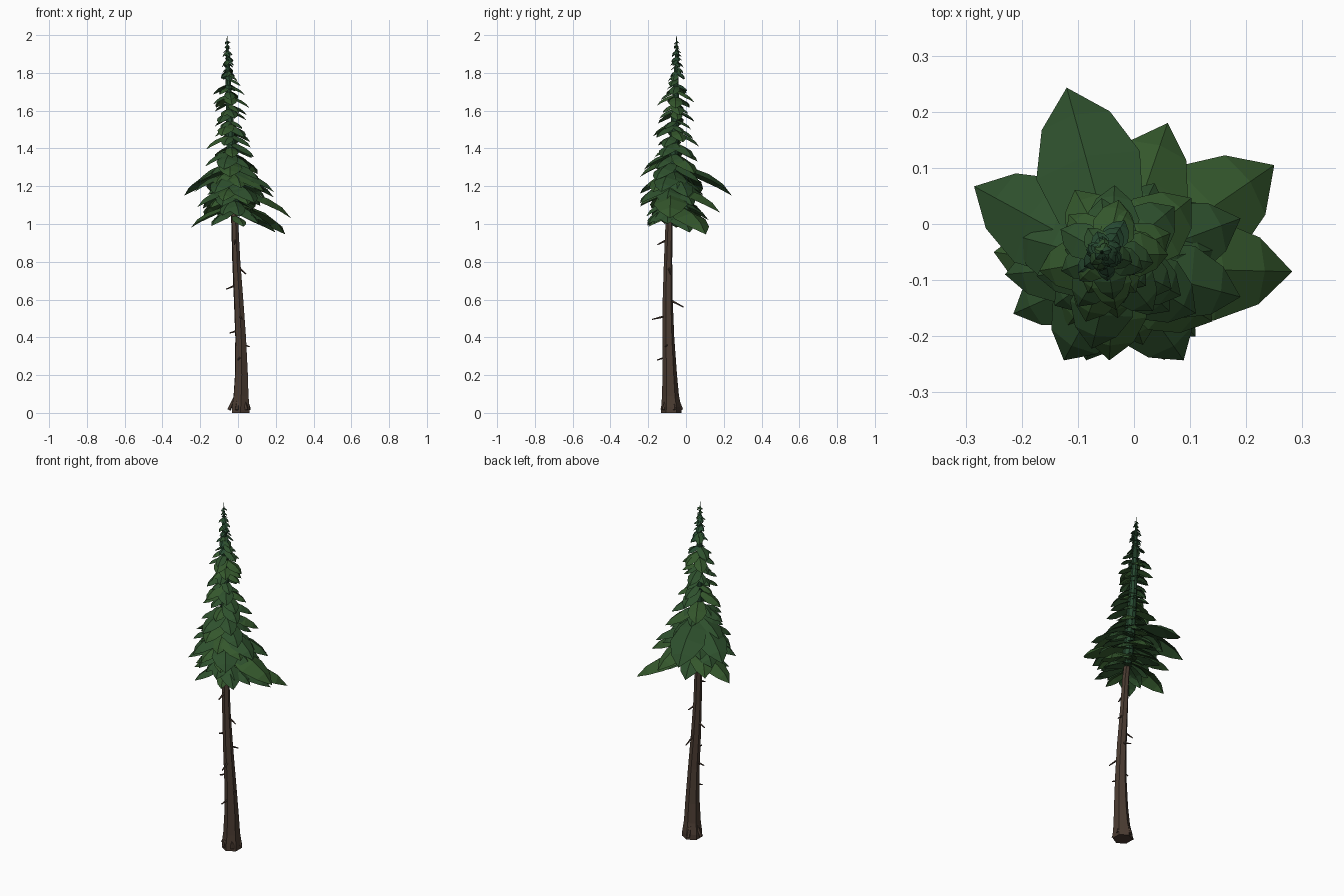
import bpy, bmesh, math, random
from mathutils import Vector

if "Cube" in bpy.data.objects:
    bpy.data.objects.remove(bpy.data.objects["Cube"])

random.seed(11)


def material(name, rgb):
    m = bpy.data.materials.new(name)
    m.diffuse_color = (*rgb, 1)
    m.use_nodes = True
    m.node_tree.nodes["Principled BSDF"].inputs["Base Color"].default_value = m.diffuse_color
    return m


bark = material("bark", (0.07, 0.045, 0.032))
greens = [material("dark_green", (0.02, 0.066, 0.03)),
          material("mid_green", (0.027, 0.08, 0.026)),
          material("light_green", (0.034, 0.095, 0.025))]


def finish(bm, name, mats):
    me = bpy.data.meshes.new(name)
    bm.to_mesh(me)
    bm.free()
    for m in mats:
        me.materials.append(m)
    ob = bpy.data.objects.new(name, me)
    bpy.context.collection.objects.link(ob)
    return ob


def interp(table, z):
    for a, b in zip(table, table[1:]):
        if z <= b[0]:
            f = max(0, (z - a[0]) / (b[0] - a[0]))
            return [p + (q - p) * f for p, q in zip(a[1:], b[1:])]
    return list(table[-1][1:])


# z, centre x, centre y, radius of the leaning trunk
AXIS = [(0, 0.014, -0.078, 0.05), (0.03, 0.014, -0.078, 0.05), (0.09, 0.016, -0.082, 0.042),
        (0.2, 0.018, -0.086, 0.036), (0.4, 0.014, -0.093, 0.029), (0.6, 0.003, -0.097, 0.025),
        (0.8, -0.009, -0.095, 0.021), (1.0, -0.017, -0.09, 0.018), (1.15, -0.026, -0.08, 0.016),
        (1.3, -0.033, -0.07, 0.014), (1.6, -0.046, -0.056, 0.010), (1.85, -0.055, -0.05, 0.006),
        (2.0, -0.058, -0.05, 0.0005)]


def axis(z):
    x, y, r = interp(AXIS, z)
    return Vector((x, y, z)), r


def tube(bm, sections, sides, groove):
    rings = []
    for z, x, y, r in sections:
        ring = []
        for i in range(sides):
            a = math.tau * i / sides + z * 0.25
            k = r * (1 + groove if i % 2 else 1 - groove)
            ring.append(bm.verts.new((x + k * math.cos(a), y + k * math.sin(a), z)))
        rings.append(ring)
    for lo, hi in zip(rings, rings[1:]):
        for i in range(sides):
            j = (i + 1) % sides
            bm.faces.new((lo[i], lo[j], hi[j], hi[i]))
    bm.faces.new(rings[0][::-1])
    bm.faces.new(rings[-1])


# Trunk: grooved low-poly tube with a flared foot
bm = bmesh.new()
tube(bm, AXIS[:9], 12, 0.07)
finish(bm, "trunk", [bark])

# Dark green core running up through the crown to the tip
bm = bmesh.new()
core = [(z, *axis(z)[0].xy, r) for z, r in ((1.07, 0.014), (1.12, 0.03), (1.4, 0.026), (1.7, 0.017),
                                            (1.9, 0.009), (2.0, 0.0006))]
tube(bm, core, 8, 0.0)
finish(bm, "crown_core", greens[:1])


def spike(bm, p, q, r0, r1, n=5):
    d = (q - p).normalized()
    u = d.orthogonal().normalized()
    v = d.cross(u)
    ends = []
    for c, r in ((p, r0), (q, r1)):
        ends.append([bm.verts.new(c + r * (u * math.cos(math.tau * i / n) + v * math.sin(math.tau * i / n)))
                     for i in range(n)])
    for i in range(n):
        j = (i + 1) % n
        bm.faces.new((ends[0][i], ends[0][j], ends[1][j], ends[1][i]))
    bm.faces.new(ends[0][::-1])
    bm.faces.new(ends[1])


# Root lobes around the foot
bm = bmesh.new()
for deg, reach in ((175, 0.06), (100, 0.054), (20, 0.05), (250, 0.052), (310, 0.052)):
    a = math.radians(deg)
    d = Vector((math.cos(a), math.sin(a), 0))
    c = Vector((0.012, -0.078, 0))
    spike(bm, c + d * 0.03 + Vector((0, 0, 0.08)), c + d * reach + Vector((0, 0, 0.016)), 0.008, 0.01)
finish(bm, "roots", [bark])

# Broken twig stubs: base height, direction in degrees, length, drop
bm = bmesh.new()
for z, deg, length, drop in ((0.78, 15, 0.052, 0.045), (0.68, 170, 0.062, 0.025), (0.44, 190, 0.058, 0.018),
                             (0.37, -20, 0.05, 0.02), (0.92, 265, 0.06, 0.03), (0.515, 280, 0.085, 0.02),
                             (0.605, 85, 0.085, 0.045), (0.3, 255, 0.065, 0.02)):
    c, r = axis(z)
    a = math.radians(deg)
    tip = c + Vector((math.cos(a) * length, math.sin(a) * length, -drop))
    spike(bm, c, tip, 0.0075, 0.003)
finish(bm, "twigs", [bark])


# Foliage blade: a folded, drooping rounded leaf from the trunk to its tip
def blade(bm, tip, slope, width, mat):
    tip = Vector(tip)
    tip.y = max(tip.y, -0.243)
    root, _ = axis(tip.z)
    reach = (tip - root).to_2d().length
    root, _ = axis(min(tip.z + reach * slope, 1.97))
    d = tip - root
    length = d.length
    side = Vector((-d.y, d.x, 0)).normalized()
    up = d.cross(side).normalized()
    rows = []
    for t, w, lift in ((0.0, 0.35, 0.0), (0.28, 0.8, 0.07), (0.55, 1.0, 0.11), (0.8, 0.66, 0.085)):
        c = root + d * t + up * lift * length
        h = w * width * length
        rows.append([bm.verts.new(c + side * h - up * h * 0.38), bm.verts.new(c),
                     bm.verts.new(c - side * h - up * h * 0.38)])
    end = bm.verts.new(tip)
    faces = []
    for a, b in zip(rows, rows[1:]):
        for i in (0, 1):
            faces.append(bm.faces.new((a[i], a[i + 1], b[i + 1], b[i])))
    for i in (0, 1):
        faces.append(bm.faces.new((rows[-1][i], rows[-1][i + 1], end)))
    for f in faces:
        f.material_index = mat


# Lowest boughs, placed by their tips
bm = bmesh.new()
for tip in ((0.282, -0.085, 1.03), (0.25, 0.105, 0.945), (0.06, 0.18, 1.06), (-0.12, 0.243, 1.15),
            (-0.285, 0.067, 1.15), (-0.25, -0.05, 0.98), (-0.215, -0.16, 1.09), (-0.14, -0.205, 0.99),
            (-0.08, -0.235, 1.12), (0.055, -0.242, 1.1), (0.11, -0.2, 1.0), (0.19, -0.13, 1.17),
            (-0.08, 0.12, 1.02), (-0.18, 0.08, 1.04), (0.03, -0.2, 0.985), (0.19, 0.01, 1.14),
            (-0.23, -0.09, 1.17), (0.2, 0.02, 0.955), (0.15, -0.1, 1.0)):
    blade(bm, tip, 0.52, 0.26, random.choice((1, 2)))
# Short skirt blades hiding the trunk under the crown
for i in range(8):
    a = math.tau * i / 8 + 0.2
    c, _ = axis(1.03)
    r = random.uniform(0.11, 0.15)
    blade(bm, (c.x + r * math.cos(a), c.y + r * math.sin(a), random.uniform(1.0, 1.07)), 0.75, 0.3, 1)
finish(bm, "lower_boughs", greens)

# Upper tiers, shrinking towards the top (tip height, reach)
REACH = [(1.1, 0.18), (1.2, 0.18), (1.3, 0.145), (1.42, 0.118), (1.5, 0.092), (1.6, 0.1),
         (1.68, 0.088), (1.73, 0.052), (1.8, 0.04), (1.9, 0.028), (1.96, 0.015)]
bm = bmesh.new()
z, turn = 1.1, 0.0
while z < 1.965:
    reach = interp(REACH, z)[0]
    count = 7 if z < 1.25 else 5
    for i in range(count):
        a = turn + math.tau * (i + random.uniform(-0.25, 0.25)) / count
        r = reach * random.uniform(0.72, 1.12)
        tz = z + random.uniform(-0.02, 0.02) * min(1, reach / 0.05)
        c, _ = axis(tz)
        blade(bm, (c.x + r * math.cos(a), c.y + r * math.sin(a), tz), 0.6 if z < 1.72 else 0.9, 0.31,
              random.choice((1, 1, 2) if z < 1.7 else (0, 1)))
    turn += 2.4
    z += 0.05 if z < 1.5 else 0.042 if z < 1.73 else 0.025
finish(bm, "upper_boughs", greens)
